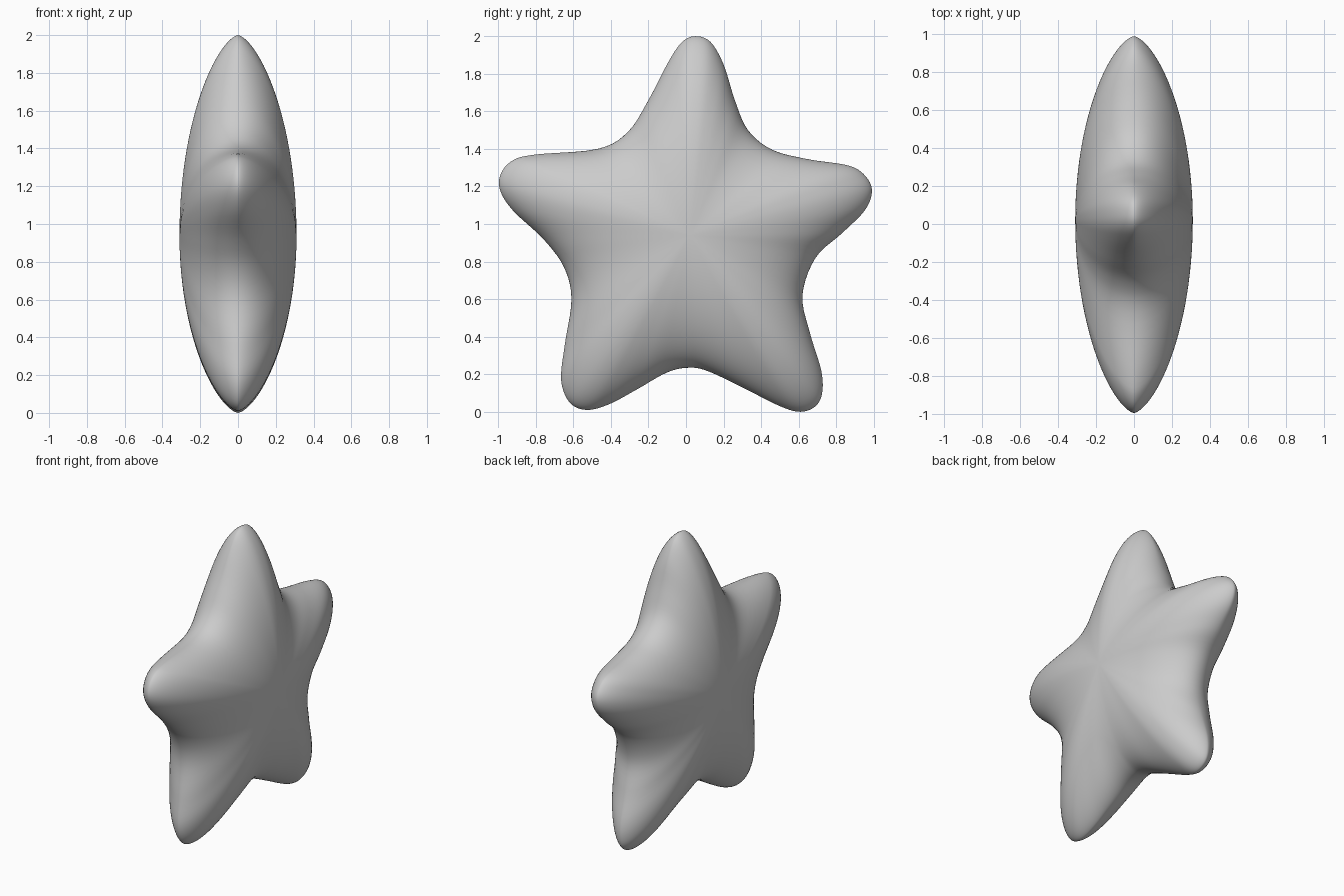
import bpy, bmesh, math
from mathutils import Vector

if "Cube" in bpy.data.objects:
    bpy.data.objects.remove(bpy.data.objects["Cube"])

# Star outline in the y-z plane, clockwise from the top tip
OUTLINE = [
    (.05, 2.0), (.13, 1.97), (.20, 1.85), (.26, 1.66), (.33, 1.50), (.46, 1.395),
    (.65, 1.345), (.87, 1.31), (.96, 1.25), (.99, 1.17), (.95, 1.07), (.83, .95),
    (.69, .82), (.62, .62), (.66, .42), (.72, .22), (.725, .10), (.69, .03),
    (.61, 0), (.50, .03), (.30, .13), (.12, .215), (.02, .235), (-.10, .21),
    (-.26, .12), (-.41, .04), (-.53, .01), (-.62, .05), (-.665, .17), (-.645, .36),
    (-.61, .60), (-.65, .77), (-.76, .92), (-.92, 1.07), (-.99, 1.18), (-.985, 1.27),
    (-.92, 1.34), (-.80, 1.37), (-.47, 1.40), (-.31, 1.49), (-.20, 1.66),
    (-.09, 1.87), (-.02, 1.97)]
CENTRE = Vector((.02, .94))
DEPTH = .31
RINGS, STEPS = 28, 5


def smooth_loop(points, steps):
    """Closed Catmull-Rom curve through the points."""
    p = [Vector(q) for q in points]
    n, out = len(p), []
    for i in range(n):
        a, b, c, d = p[i - 1], p[i], p[(i + 1) % n], p[(i + 2) % n]
        for s in range(steps):
            t = s / steps
            out.append(.5 * (2 * b + (c - a) * t + (2 * a - 5 * b + 4 * c - d) * t * t
                             + (3 * b - a - 3 * c + d) * t ** 3))
    return out


def fullness(radius):
    """Valleys have a round edge, arm tips a leaner one."""
    k = min(max((radius - .65) / .4, 0), 1)
    return .5 + .15 * k * k * (3 - 2 * k)


# Puffy star: rings shrink from the rim to the centre on both faces
loop = smooth_loop(OUTLINE, STEPS)
n = len(loop)
bm = bmesh.new()
rim = [bm.verts.new((0, q.x, q.y)) for q in loop]
for side in (1, -1):
    prev = rim
    for r in range(1, RINGS):
        t = math.cos(math.pi / 2 * r / RINGS)
        ring = []
        for q in loop:
            v = q - CENTRE
            x = side * DEPTH * (1 - t * t) ** fullness(v.length)
            ring.append(bm.verts.new((x, CENTRE.x + v.x * t, CENTRE.y + v.y * t)))
        for i in range(n):
            j = (i + 1) % n
            bm.faces.new((prev[i], prev[j], ring[j], ring[i]))
        prev = ring
    tip = bm.verts.new((side * DEPTH, *CENTRE))
    for i in range(n):
        bm.faces.new((prev[i], prev[(i + 1) % n], tip))
bmesh.ops.recalc_face_normals(bm, faces=bm.faces)
for f in bm.faces:
    f.smooth = True

mesh = bpy.data.meshes.new("star")
bm.to_mesh(mesh)
bm.free()
star = bpy.data.objects.new("star", mesh)
bpy.context.collection.objects.link(star)
